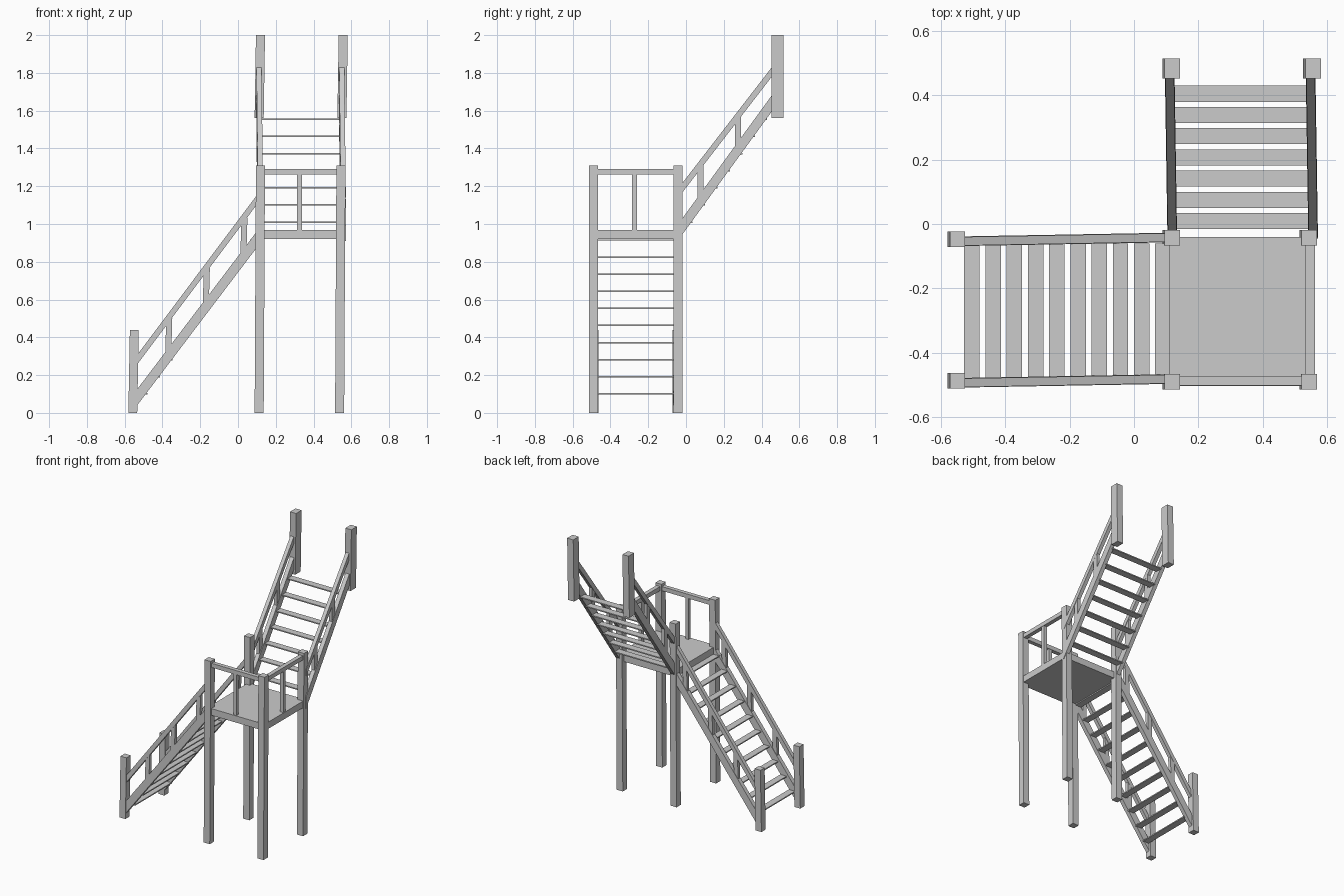
import bpy
from mathutils import Vector

if "Cube" in bpy.data.objects:
    bpy.data.objects.remove(bpy.data.objects["Cube"])


def hexa(name, a, b):
    """Solid between two matching quads."""
    faces = [(3, 2, 1, 0), (4, 5, 6, 7)]
    faces += [(i, (i + 1) % 4, (i + 1) % 4 + 4, i + 4) for i in range(4)]
    mesh = bpy.data.meshes.new(name)
    mesh.from_pydata([tuple(v) for v in list(a) + list(b)], [], faces)
    ob = bpy.data.objects.new(name, mesh)
    bpy.context.collection.objects.link(ob)
    # make normals consistently outward
    import bmesh
    bm = bmesh.new()
    bm.from_mesh(mesh)
    bmesh.ops.recalc_face_normals(bm, faces=bm.faces)
    bm.to_mesh(mesh)
    bm.free()
    return ob


def post(name, x, y, z0, z1, sx, sy, lean=0.0):
    """Upright with its top shifted by lean along x."""
    def ring(cx, z):
        return [(cx + i * sx / 2, y + j * sy / 2, z)
                for i, j in ((-1, -1), (1, -1), (1, 1), (-1, 1))]
    return hexa(name, ring(x, z0), ring(x + lean, z1))


def beam(name, p, q, w, h):
    """Rail from p to q with plumb-cut ends; w across, h vertical."""
    p, q = Vector(p), Vector(q)
    d = q - p
    side = Vector((0, w / 2, 0)) if abs(d.x) > abs(d.y) else Vector((w / 2, 0, 0))
    up = Vector((0, 0, h / 2))
    def ring(c):
        return [c - side - up, c + side - up, c + side + up, c - side + up]
    return hexa(name, ring(p), ring(q))


def box(name, x0, x1, y0, y1, z0, z1):
    return post(name, (x0 + x1) / 2, (y0 + y1) / 2, z0, z1, x1 - x0, y1 - y0)


# Landing posts
for x in (0.112, 0.538):
    for y in (-0.49, -0.043):
        post("landing_post", x, y, 0, 1.31, 0.048, 0.048, 0.007)

# Landing platform
box("landing_platform", 0.11, 0.563, -0.503, -0.04, 0.92, 0.968)

# Landing guard rails on the front and right
beam("front_rail", (0.12, -0.487, 1.277), (0.54, -0.487, 1.277), 0.03, 0.03)
beam("right_rail", (0.547, -0.49, 1.277), (0.547, -0.043, 1.277), 0.03, 0.03)
post("front_baluster", 0.325, -0.487, 0.96, 1.27, 0.025, 0.025)
post("right_baluster", 0.547, -0.273, 0.96, 1.27, 0.025, 0.025)

# Lower flight sides
for y in (-0.488, -0.048):
    y0, y1 = y - 0.006, y + 0.006
    post("lower_newel", -0.557, y, 0, 0.44, 0.047, 0.048, 0.008)
    beam("lower_stringer", (-0.56, y0, 0.048), (0.115, y1, 0.938), 0.03, 0.085)
    beam("lower_handrail", (-0.55, y0, 0.26), (0.115, y1, 1.148), 0.027, 0.05)
    for i in range(3):
        x = -0.37 + 0.199 * i
        z = 0.26 + (x + 0.55) * 1.335
        post("lower_baluster", x, y0 + 0.003 + 0.004 * i, z - 0.21, z,
             0.032, 0.024, 0.006)

# Lower flight treads
for i in range(10):
    x, z = -0.504 + 0.066 * i, 0.101 + 0.0905 * i
    box("lower_tread", x - 0.024, x + 0.024, -0.48, -0.06, z - 0.004, z + 0.004)

# Upper flight sides
for x in (0.115, 0.553):
    x0, x1 = x + 0.004, x - 0.004
    post("upper_newel", x - 0.003, 0.484, 1.56, 2.0, 0.048, 0.062, 0.007)
    beam("upper_stringer", (x0, -0.045, 0.952), (x1, 0.47, 1.66), 0.03, 0.085)
    beam("upper_handrail", (x0, -0.04, 1.165), (x1, 0.47, 1.825), 0.027, 0.05)
    for y in (0.077, 0.275):
        z = 1.165 + (y + 0.04) * 1.294
        post("upper_baluster", x, y, z - 0.2, z, 0.024, 0.033)

# Upper flight treads
for i in range(7):
    y, z = 0.009 + 0.066 * i, 1.01 + 0.0908 * i
    box("upper_tread", 0.125, 0.545, y - 0.025, y + 0.025, z - 0.004, z + 0.004)
